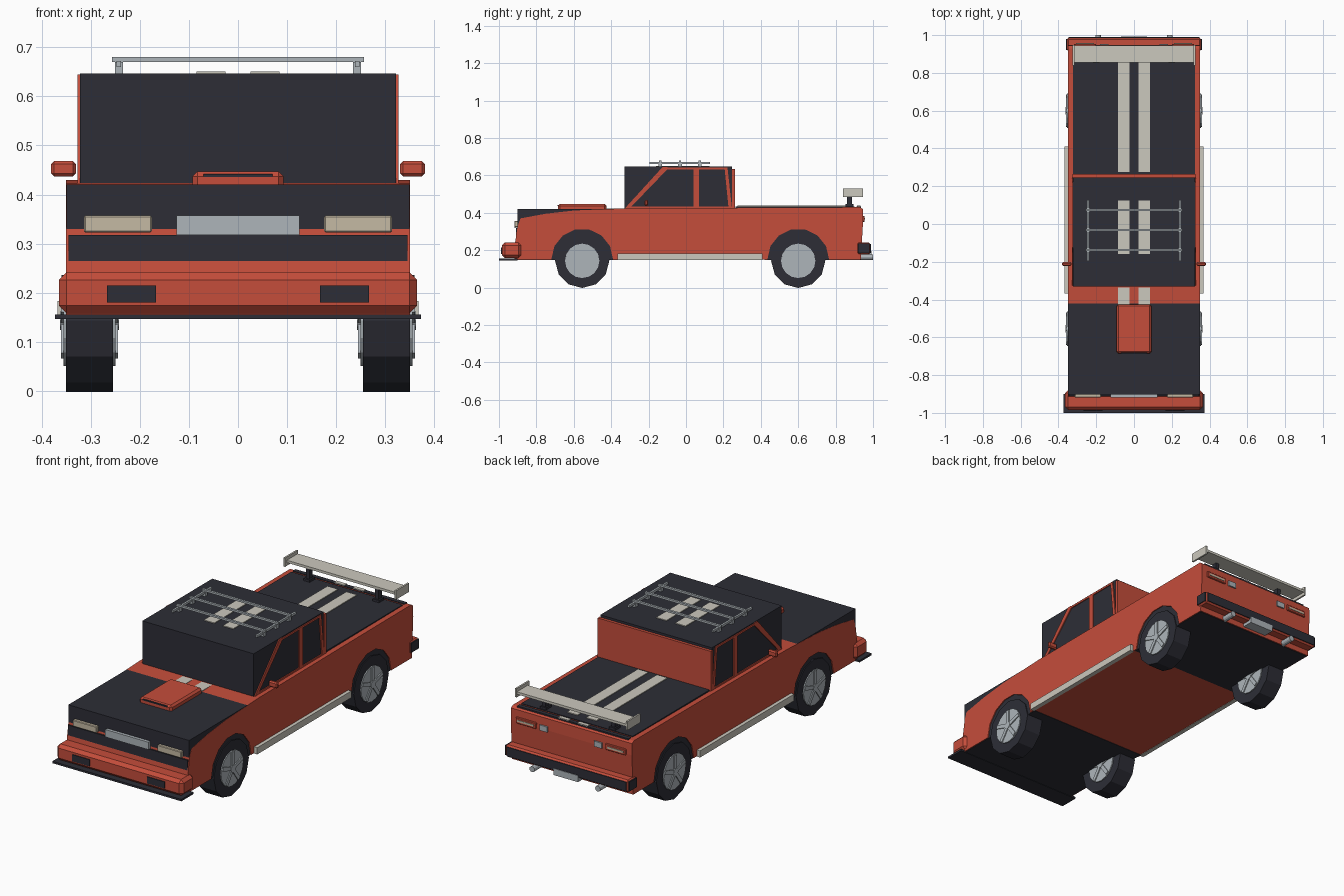
import bpy, bmesh, math
from mathutils import Matrix, Vector

cube = bpy.data.objects.get("Cube")
if cube:
    bpy.data.objects.remove(cube)


def material(name, r, g, b):
    m = bpy.data.materials.new(name)
    m.use_nodes = True
    m.diffuse_color = (r, g, b, 1)
    m.node_tree.nodes["Principled BSDF"].inputs["Base Color"].default_value = (r, g, b, 1)
    return m


RED = material("red paint", 0.56, 0.075, 0.044)
DARK = material("dark trim", 0.026, 0.027, 0.037)
SILVER = material("silver metal", 0.42, 0.46, 0.49)
CREAM = material("cream stripe", 0.60, 0.58, 0.51)
LAMP = material("warm lamp", 0.56, 0.49, 0.37)


def finish(name, bm, mat, bevel=0):
    bmesh.ops.recalc_face_normals(bm, faces=bm.faces)
    me = bpy.data.meshes.new(name)
    bm.to_mesh(me)
    bm.free()
    me.materials.append(mat)
    ob = bpy.data.objects.new(name, me)
    bpy.context.collection.objects.link(ob)
    if bevel:
        mod = ob.modifiers.new("Bevel", "BEVEL")
        mod.width, mod.segments = bevel, 1
    return ob


def box(name, x, y, z, mat, bevel=0):
    """Box from (low, high) ranges."""
    bm = bmesh.new()
    bmesh.ops.create_cube(bm, size=1)
    for v in bm.verts:
        v.co = Vector([(a + b) / 2 + c * (b - a) for (a, b), c in zip((x, y, z), v.co)])
    return finish(name, bm, mat, bevel)


def pair(name, x, y, z, mat, bevel=0):
    """The same box on both sides."""
    box("left_" + name, x, y, z, mat, bevel)
    box("right_" + name, (-x[1], -x[0]), y, z, mat, bevel)


def prism(name, pts, x0, x1, mat):
    """Side outline (y, z) extruded across x."""
    bm = bmesh.new()
    f = bm.faces.new([bm.verts.new((x0, y, z)) for y, z in pts])
    ext = bmesh.ops.extrude_face_region(bm, geom=[f])["geom"]
    for v in ext:
        if isinstance(v, bmesh.types.BMVert):
            v.co.x = x1
    return finish(name, bm, mat)


def cylinder(name, radius, depth, loc, axis, sides, mat):
    bm = bmesh.new()
    rot = Matrix.Rotation(math.pi / 2, 4, axis)
    bmesh.ops.create_cone(bm, cap_ends=True, segments=sides, radius1=radius,
                          radius2=radius, depth=depth,
                          matrix=Matrix.Translation(loc) @ rot)
    return finish(name, bm, mat)


WHEEL_Y = {"front": -0.555, "rear": 0.6}


def arch(cy, r=0.165, steps=7):
    return [(cy - r * math.cos(math.pi * i / steps), 0.15 + r * math.sin(math.pi * i / steps))
            for i in range(steps + 1)]


# Painted body with wheel arches cut into the outline
outline = [(-0.915, 0.15)] + arch(WHEEL_Y["front"]) + arch(WHEEL_Y["rear"]) + [
    (0.935, 0.15), (0.947, 0.36), (0.945, 0.42), (0.93, 0.43), (-0.33, 0.424),
    (-0.6, 0.412), (-0.75, 0.395), (-0.885, 0.37), (-0.9, 0.33), (-0.92, 0.2)]
prism("body", outline, -0.35, 0.35, RED)

# Dark wheel housings and underside
box("front_underside", (-0.345, 0.345), (-0.91, -0.36), (0.148, 0.318), DARK)
box("rear_underside", (-0.345, 0.345), (0.42, 0.93), (0.148, 0.318), DARK)

# Hood, cab and bed cover
box("hood", (-0.349, 0.349), (-0.902, -0.32), (0.33, 0.42), DARK)
box("cab", (-0.322, 0.322), (-0.33, 0.247), (0.41, 0.647), DARK)
box("cab_back_panel", (-0.327, 0.327), (0.245, 0.262), (0.42, 0.635), RED)
box("bed_cover", (-0.322, 0.322), (0.265, 0.9), (0.42, 0.434), DARK)
box("tailgate_strip", (-0.322, 0.322), (0.912, 0.935), (0.42, 0.434), DARK)

# Window frames on the cab sides
frames = {
    "front_pillar": [(-0.33, 0.42), (-0.305, 0.42), (-0.1, 0.632), (-0.1, 0.645), (-0.125, 0.645)],
    "middle_pillar": [(0.04, 0.42), (0.07, 0.42), (0.07, 0.64), (0.04, 0.64)],
    "rear_pillar": [(0.228, 0.42), (0.246, 0.42), (0.222, 0.64), (0.206, 0.64)],
    "roof_frame": [(-0.12, 0.632), (0.222, 0.632), (0.222, 0.642), (-0.12, 0.642)],
    "window_sill": [(-0.33, 0.42), (0.245, 0.42), (0.245, 0.434), (-0.315, 0.434)],
}
for s, side in ((1, "left"), (-1, "right")):
    for name, pts in frames.items():
        prism(f"{side}_{name}", pts, s * 0.318, s * 0.327, RED)

# Paired stripes along hood, roof, bed and tailgate
for name, y, z in (("hood", (-0.44, -0.335), 0.418), ("roof", (-0.16, 0.125), 0.645),
                   ("bed", (0.275, 0.86), 0.432), ("tailgate", (0.913, 0.934), 0.432)):
    pair(name + "_stripe", (0.025, 0.085), y, (z, z + 0.006), CREAM)

# Hood scoop
box("hood_scoop", (-0.093, 0.093), (-0.685, -0.425), (0.41, 0.447), RED, 0.01)
box("scoop_slot", (-0.07, 0.07), (-0.688, -0.68), (0.436, 0.442), DARK)

# Front end
box("front_bumper", (-0.365, 0.365), (-0.985, -0.88), (0.158, 0.242), RED, 0.016)
box("front_splitter", (-0.373, 0.373), (-1.0, -0.9), (0.146, 0.156), DARK)
pair("fog_lamp", (0.167, 0.267), (-0.989, -0.98), (0.18, 0.215), DARK)
pair("headlight", (0.175, 0.314), (-0.918, -0.89), (0.323, 0.357), LAMP, 0.003)
box("grille", (-0.125, 0.125), (-0.918, -0.89), (0.318, 0.357), SILVER)

# Rear end
box("rear_bumper", (-0.356, 0.356), (0.915, 0.985), (0.178, 0.242), RED, 0.008)
box("rear_bumper_face", (-0.346, 0.346), (0.98, 0.989), (0.186, 0.234), DARK)
pair("rear_bumper_end", (0.35, 0.36), (0.92, 0.98), (0.186, 0.236), DARK)
box("number_plate", (-0.07, 0.07), (0.935, 0.992), (0.162, 0.196), SILVER)
pair("tail_light", (0.2, 0.318), (0.94, 0.954), (0.352, 0.384), RED, 0.003)
pair("tail_light_slot", (0.212, 0.306), (0.95, 0.957), (0.363, 0.373), LAMP)
pair("reverse_light", (0.135, 0.18), (0.94, 0.954), (0.352, 0.38), SILVER)
for s, side in ((1, "left"), (-1, "right")):
    cylinder(side + "_exhaust", 0.015, 0.12, (s * 0.19, 0.94, 0.163), "X", 12, SILVER)

# Rear wing
box("wing", (-0.322, 0.322), (0.855, 0.945), (0.5, 0.513), CREAM)
pair("wing_end_plate", (0.316, 0.325), (0.84, 0.947), (0.484, 0.53), CREAM)
pair("wing_post", (0.19, 0.21), (0.86, 0.888), (0.43, 0.502), DARK)
pair("wing_post_foot", (0.182, 0.218), (0.852, 0.896), (0.43, 0.446), DARK)

# Side skirts and mirrors
pair("side_skirt", (0.345, 0.368), (-0.367, 0.41), (0.148, 0.183), CREAM)
pair("mirror", (0.33, 0.381), (-0.222, -0.202), (0.437, 0.468), RED, 0.006)

# Roof rack
pair("rack_rail", (0.238, 0.248), (-0.196, 0.127), (0.66, 0.672), SILVER)
for i, y in enumerate((-0.138, -0.032, 0.074)):
    box(f"rack_bar_{i + 1}", (-0.257, 0.257), (y - 0.006, y + 0.006), (0.67, 0.68), SILVER)
    pair(f"rack_foot_{i + 1}", (0.234, 0.251), (y - 0.01, y + 0.01), (0.645, 0.67), SILVER)

# Wheels: tyre, rim disc and raised spokes
for end, cy in WHEEL_Y.items():
    for s, side in ((1, "left"), (-1, "right")):
        tag = f"{end}_{side}"
        cylinder(tag + "_tyre", 0.145, 0.095, (s * 0.3025, cy, 0.143), "Y", 12, DARK)
        cylinder(tag + "_rim", 0.092, 0.106, (s * 0.3025, cy, 0.143), "Y", 16, SILVER)
        cylinder(tag + "_hub", 0.02, 0.12, (s * 0.3025, cy, 0.143), "Y", 10, SILVER)
        bm = bmesh.new()
        for k in range(5):
            m = (Matrix.Translation((s * 0.3025, cy, 0.143))
                 @ Matrix.Rotation(k * math.tau / 5, 4, "X")
                 @ Matrix.Translation((0, 0, 0.048))
                 @ Matrix.Diagonal((0.116, 0.02, 0.08, 1)))
            bmesh.ops.create_cube(bm, size=1, matrix=m)
        finish(tag + "_spokes", bm, SILVER)
